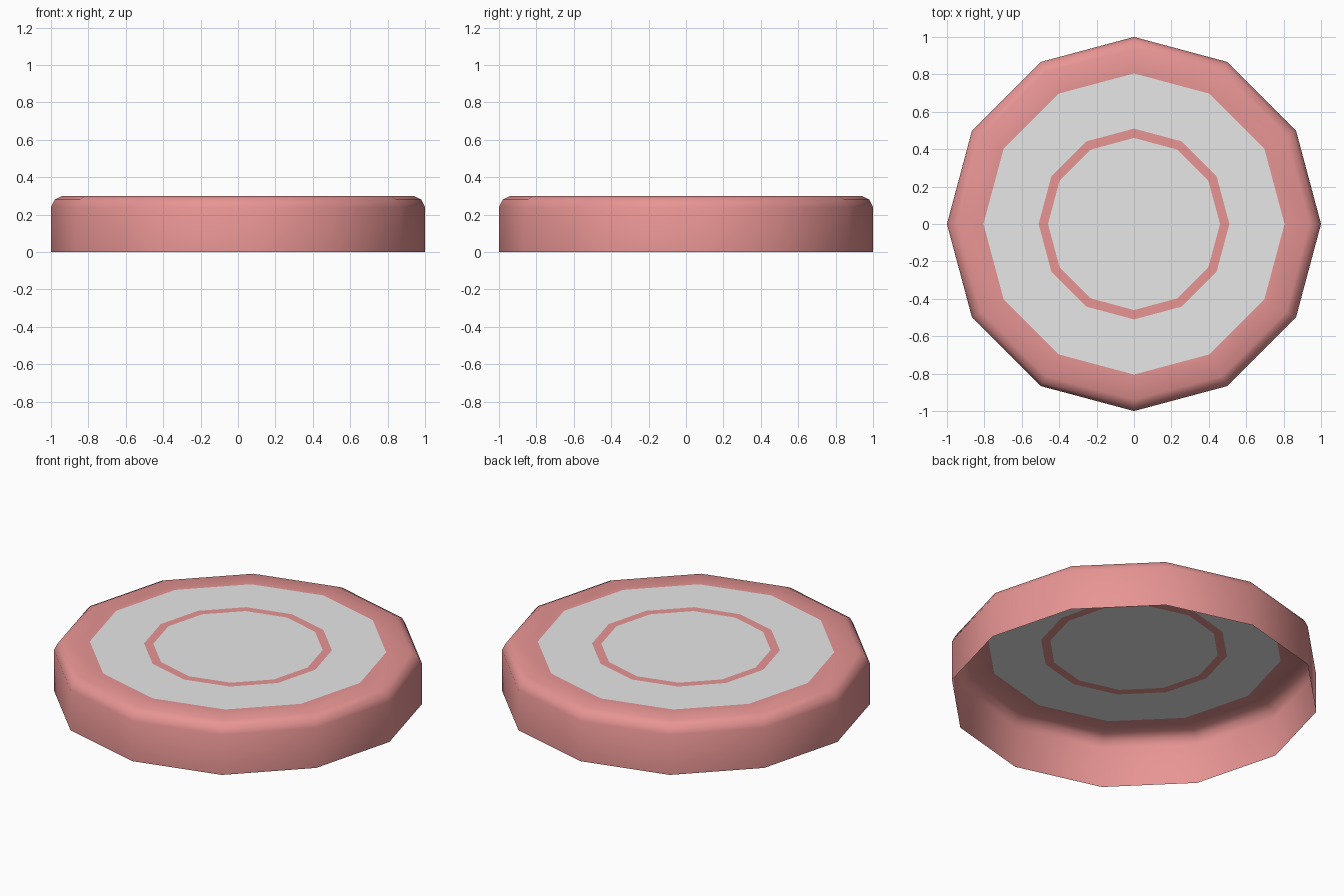
import bpy
import bmesh
from math import cos, sin, pi, radians

cube = bpy.data.objects.get("Cube")
if cube:
    bpy.data.objects.remove(cube, do_unlink=True)

SIDES = 12


def material(name, color):
    mat = bpy.data.materials.new(name)
    mat.use_nodes = True
    mat.diffuse_color = color
    mat.node_tree.nodes["Principled BSDF"].inputs["Base Color"].default_value = color
    return mat


rose = material("rose", (0.8, 0.3, 0.295, 1))
grey = material("light grey", (0.8, 0.8, 0.8, 1))

# Cap outline from the open bottom rim to the centre: radius, height
profile = [(1, 0), (1, 0.24), (0.98, 0.28), (0.94, 0.3),
           (0.805, 0.3), (0.51, 0.3), (0.46, 0.3)]

bm = bmesh.new()
rings = [[bm.verts.new((r * cos(2 * pi * i / SIDES), r * sin(2 * pi * i / SIDES), z))
          for i in range(SIDES)] for r, z in profile]

# Wall, rounded rim and flat top bands; the wide top band is grey
for band, (low, high) in enumerate(zip(rings, rings[1:])):
    for i in range(SIDES):
        j = (i + 1) % SIDES
        face = bm.faces.new((low[i], low[j], high[j], high[i]))
        face.material_index = 1 if band == 4 else 0

# Grey centre disc
bm.faces.new(rings[-1]).material_index = 1

mesh = bpy.data.meshes.new("cap")
bm.to_mesh(mesh)
bm.free()
mesh.materials.append(rose)
mesh.materials.append(grey)
cap = bpy.data.objects.new("cap", mesh)
bpy.context.collection.objects.link(cap)

# Smooth shading around the wall and rim
bpy.ops.object.select_all(action="DESELECT")
cap.select_set(True)
bpy.context.view_layer.objects.active = cap
bpy.ops.object.shade_smooth_by_angle(angle=radians(40))
